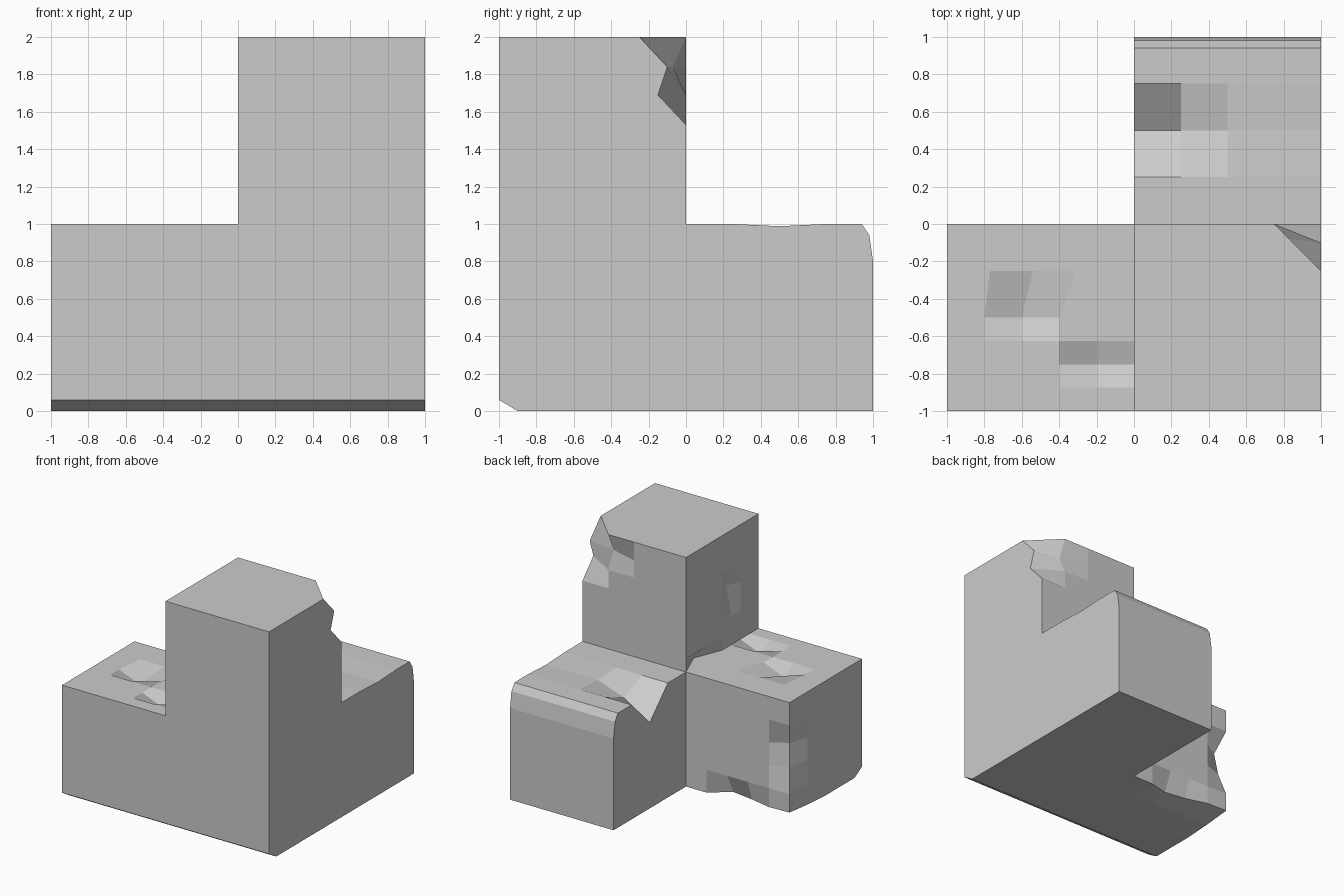
import bpy, bmesh
from mathutils import Vector

if "Cube" in bpy.data.objects:
    bpy.data.objects.remove(bpy.data.objects["Cube"])

bm = bmesh.new()

# Chips and dents: grid point -> offset
MOVES = {
    # notch and dip across the back block top
    (0, .5, 1): (0, 0, -.25), (.25, .5, 1): (0, 0, -.1),
    (.5, .5, 1): (0, 0, -.012), (1, .5, 1): (0, 0, -.012),
    # two pits in the left block top
    (-.6, -.5, 1): (0, 0, -.08), (-.2, -.75, 1): (0, 0, -.08),
    (-.8, -.25, 1): (.03, 0, 0), (-.6, -.25, 1): (.06, 0, 0), (-.4, -.25, 1): (.09, 0, 0),
    # broken corner of the tower
    (1, 0, 2): (0, -.25, 0), (1, 0, 1.84): (0, -.1, 0), (1, 0, 1.69): (0, -.15, 0),
    (.75, 0, 1.84): (0, -.07, 0),
    # dent and undercut in the tower's left face
    (0, -.625, 1.5): (.05, 0, 0), (0, -.25, 1): (.1, 0, 0),
    # worn vertical edge of the left block
    (-1, 0, .6): (.06, -.085, 0), (-1, 0, .4): (.04, -.057, 0),
    # worn lower edge of the left block
    (-1, 0, 0): (0, 0, .04), (-1, -.25, 0): (0, 0, .015), (-.8, 0, 0): (0, 0, .035),
    (-.6, 0, 0): (0, -.05, .03), (-.4, 0, 0): (0, -.08, .03),
}


def moved(p):
    key = tuple(round(c, 3) for c in p)
    return Vector(p) + Vector(MOVES.get(key, (0, 0, 0)))


def place(axis, at, u, v):
    """Point on the plane axis = at, with the other two axes in order."""
    p = [u, v]
    p.insert(axis, at)
    return moved(p)


def poly(axis, at, pts):
    bm.faces.new([bm.verts.new(place(axis, at, u, v)) for u, v in pts])


def grid(axis, at, us, vs):
    for u0, u1 in zip(us, us[1:]):
        for v0, v1 in zip(vs, vs[1:]):
            poly(axis, at, [(u0, v0), (u1, v0), (u1, v1), (u0, v1)])


def strip(x0, x1, path):
    """Sweep a y,z path along x."""
    for (y0, z0), (y1, z1) in zip(path, path[1:]):
        bm.faces.new([bm.verts.new(p) for p in
                      ((x0, y0, z0), (x1, y0, z0), (x1, y1, z1), (x0, y1, z1))])


X, Y, Z = 0, 1, 2
xs = [-1, -.8, -.6, -.4, -.2, 0]
ys = [-1, -.875, -.75, -.625, -.5, -.25, 0]
rows = [0, .2, .4, .6, .8, 1]
back = [(1, 0), (1, .8), (.98, .94), (.94, 1)]
ridge = [(.75, 1), (.5, 1), (.25, 1), (0, 1)]

# Front face and its bottom chamfer
poly(Y, -1, [(-1, .06), (1, .06), (1, 2), (0, 2), (0, 1), (-1, 1)])
strip(-1, 1, [(-1, .06), (-.9, 0)])

# Right side
poly(X, 1, [(-.9, 0)] + back + ridge +
     [(0, 1.53), (0, 1.69), (0, 1.84), (0, 2), (-.25, 2), (-1, 2), (-1, .06)][:4] +
     [(-1, 2), (-1, .06)])

# Back block: rounded rear, inner side, top
strip(0, 1, back)
poly(X, 0, [(0, 0)] + back + ridge)
grid(Z, 1, [0, .25, .5, 1], [0, .25, .5, .75, .94])

# Tower: top, back, left
poly(Z, 2, [(0, -1), (1, -1), (1, 0), (.75, 0), (.5, 0), (0, 0)])
grid(Y, 0, [.5, .75, 1], [1.53, 1.69, 1.84, 2])
poly(Y, 0, [(0, 1), (1, 1), (1, 1.53), (.75, 1.53), (.5, 1.53),
            (.5, 1.69), (.5, 1.84), (.5, 2), (0, 2)])
grid(X, 0, ys, [1, 1.12, 1.25, 1.5, 1.66, 2])

# Left block: top, back, left
grid(Z, 1, xs, ys)
grid(Y, 0, xs, rows)
grid(X, -1, [-.25, 0], rows)
poly(X, -1, [(-.9, 0), (-.5, 0)] + [(-.25, z) for z in rows] + [(-1, 1), (-1, .06)])

# Underside
grid(Z, 0, xs, [-.9, -.5, -.25, 0])
poly(Z, 0, [(0, -.9), (1, -.9), (1, 1), (0, 1), (0, 0), (0, -.25), (0, -.5)])

bmesh.ops.remove_doubles(bm, verts=bm.verts, dist=.001)
bmesh.ops.recalc_face_normals(bm, faces=bm.faces)
mesh = bpy.data.meshes.new("chipped_corner_block")
bm.to_mesh(mesh)
bm.free()
bpy.context.collection.objects.link(bpy.data.objects.new("chipped_corner_block", mesh))
